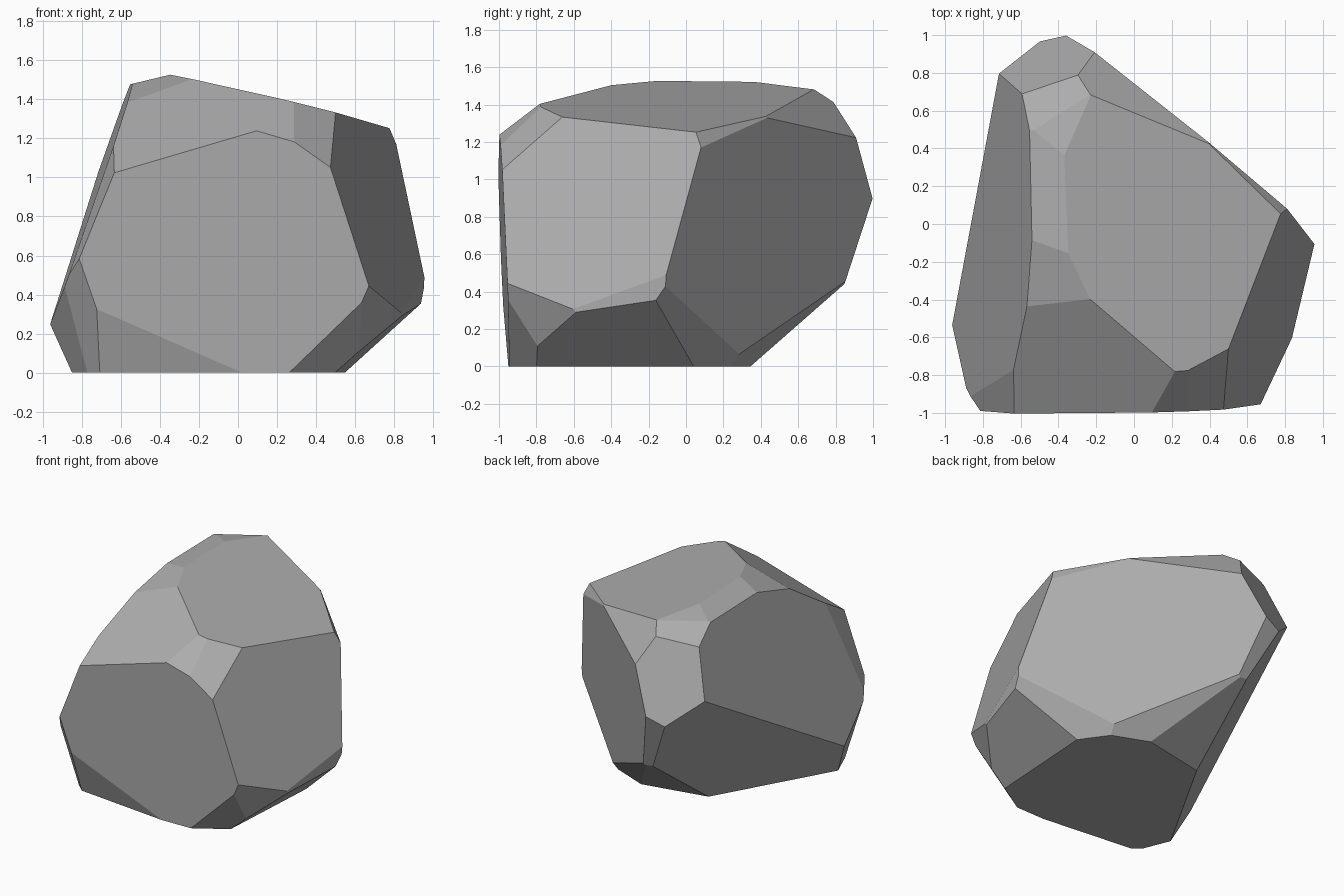
import bpy
import bmesh
from mathutils import Vector

if "Cube" in bpy.data.objects:
    bpy.data.objects.remove(bpy.data.objects["Cube"], do_unlink=True)

# Chiselled faces: outward direction and distance along it
CUTS = {
    "front": ((.02, -1, -.04), .95),
    "right side": ((.91, -.32, .28), 1.04),
    "back right": ((.63, .78, -.08), .48),
    "top": ((.24, .02, 1), 1.44),
    "left side": ((-1, -.02, .35), 1.06),
    "lower back left": ((-.76, .43, -.49), .38),
    # Upper bevels
    "front top corner": ((.48, -.6, .64), 1.49),
    "front top corner inner": ((.23, -.67, .71), 1.57),
    "front top slope": ((-.29, -.6, 1), 1.81),
    "left top slope": ((-.24, 0, 1), 1.61),
    "left top blend": ((-.33, -.25, 1), 1.68),
    "back top edge": ((.42, .67, .62), 1.28),
    "right top edge": ((.67, .58, .47), 1.14),
    "back top slope": ((-.34, .86, .39), 1.33),
    "back peak upper": ((-.1, .17, 1), 1.62),
    "back peak lower": ((-.29, .47, 1), 1.87),
    "front left edge": ((-.9, -.23, .36), 1.17),
    # Lower bevels
    "back edge": ((-.08, .94, -.33), .67),
    "back underside": ((-.12, .6, -.79), .19),
    "back right underside": ((.3, .75, -.59), .3),
    "right underside": ((.66, -.04, -.75), .36),
    "right corner underside": ((.71, .51, -.49), .41),
    "right lower edge": ((.98, -.22, -.04), .94),
    "front right lower corner": ((.78, -.51, -.36), .85),
    "front right underside": ((.46, -.74, -.49), .82),
    "front underside": ((-.1, -.95, -.31), .9),
    "left lower corner": ((-.89, -.36, -.28), .98),
    "front left lower corner": ((-.65, -.71, -.26), 1.08),
}


def chisel(bm, direction, distance):
    """Slice away everything beyond a plane and cap the opening."""
    normal = Vector(direction)
    point = normal * (distance / normal.length_squared)
    bmesh.ops.bisect_plane(
        bm,
        geom=bm.verts[:] + bm.edges[:] + bm.faces[:],
        dist=0.0001,
        plane_co=point,
        plane_no=normal,
        clear_outer=True,
    )
    rim = [edge for edge in bm.edges if edge.is_boundary]
    if rim:
        bmesh.ops.edgeloop_fill(bm, edges=rim)


# Solid block resting on the ground
bm = bmesh.new()
bmesh.ops.create_cube(bm, size=3)
bmesh.ops.translate(bm, verts=bm.verts[:], vec=(0, 0, 1.5))

# Carve the boulder
for direction, distance in CUTS.values():
    chisel(bm, direction, distance)
bmesh.ops.remove_doubles(bm, verts=bm.verts[:], dist=0.003)
bmesh.ops.recalc_face_normals(bm, faces=bm.faces[:])

mesh = bpy.data.meshes.new("boulder")
bm.to_mesh(mesh)
bm.free()
boulder = bpy.data.objects.new("boulder", mesh)
bpy.context.collection.objects.link(boulder)

# Stone colour
stone = bpy.data.materials.new("stone grey")
stone.use_nodes = True
colour = (.42, .42, .42, 1)
stone.diffuse_color = colour
shader = next(n for n in stone.node_tree.nodes if n.type == "BSDF_PRINCIPLED")
shader.inputs["Base Color"].default_value = colour
mesh.materials.append(stone)
